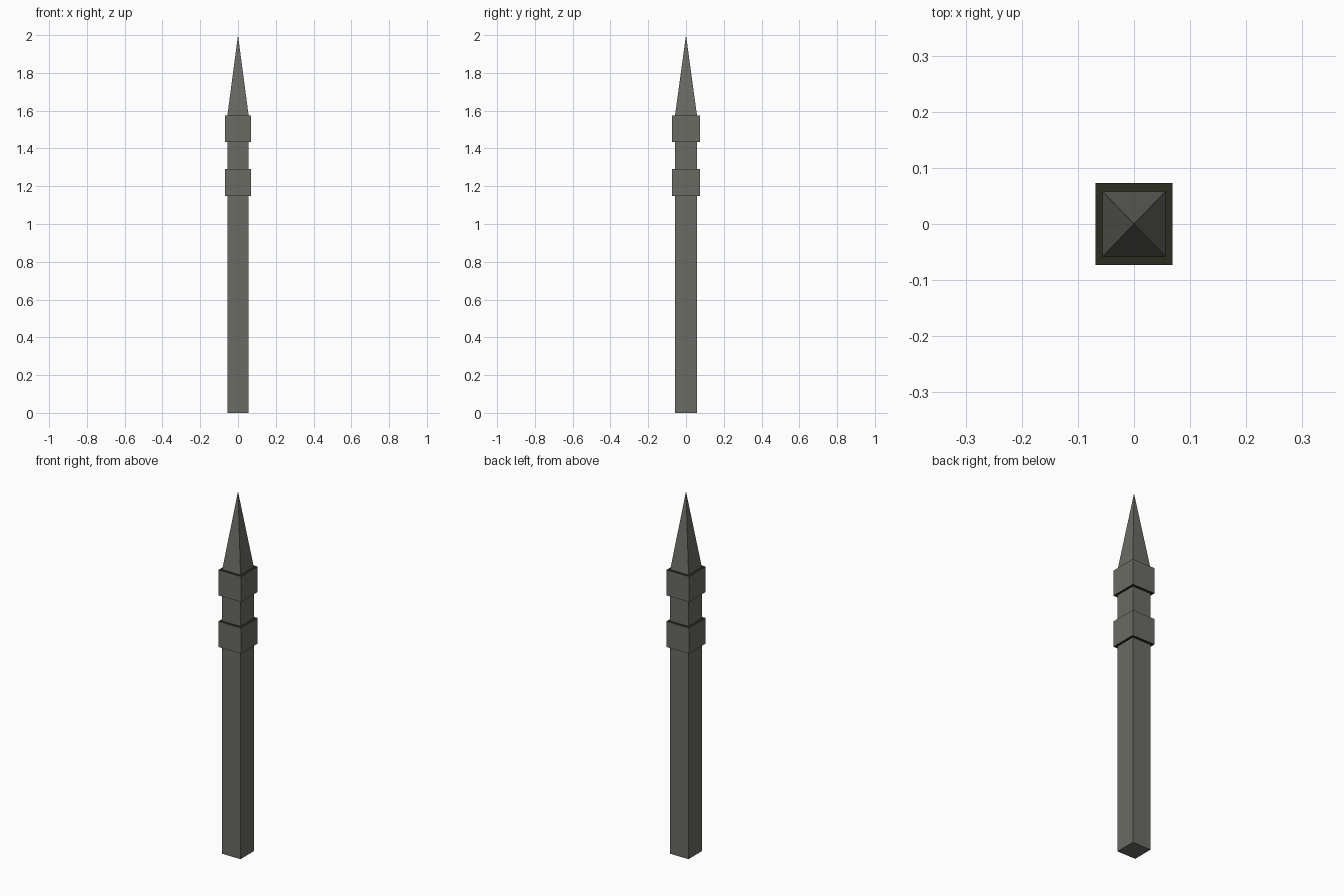
import bpy, bmesh

if "Cube" in bpy.data.objects:
    bpy.data.objects.remove(bpy.data.objects["Cube"])


def material(name, rgb):
    m = bpy.data.materials.new(name)
    m.diffuse_color = (*rgb, 1)
    m.use_nodes = True
    m.node_tree.nodes["Principled BSDF"].inputs["Base Color"].default_value = m.diffuse_color
    return m


stone = material("grey stone", (0.147, 0.147, 0.130))
dark = material("dark olive", (0.025, 0.026, 0.014))


def square_part(name, z0, z1, base, top=None, dark_ends=False):
    """Closed four-sided block, or a pyramid when top is 'point'."""
    hx, hy = base
    bm = bmesh.new()
    ring = [(-hx, -hy), (hx, -hy), (hx, hy), (-hx, hy)]
    face = bm.faces.new([bm.verts.new((x, y, z0)) for x, y in ring])
    ext = bmesh.ops.extrude_face_region(bm, geom=[face], use_keep_orig=True)
    upper = [v for v in ext["geom"] if isinstance(v, bmesh.types.BMVert)]
    for v in upper:
        v.co.z = z1
    if top == "point":
        bmesh.ops.pointmerge(bm, verts=upper, merge_co=(0, 0, z1))
    bmesh.ops.recalc_face_normals(bm, faces=bm.faces)
    for f in bm.faces:
        f.material_index = int(dark_ends and abs(f.normal.z) > 0.9)
    me = bpy.data.meshes.new(name)
    bm.to_mesh(me)
    bm.free()
    me.materials.append(stone)
    me.materials.append(dark)
    ob = bpy.data.objects.new(name, me)
    bpy.context.collection.objects.link(ob)
    return ob


SHAFT = (0.056, 0.058)
COLLAR = (0.069, 0.073)

# Post, spike and two collars with dark ledges
square_part("shaft", 0, 1.576, SHAFT)
square_part("spike", 1.576, 2.0, SHAFT, top="point")
for name, z0, z1 in (("lower_collar", 1.148, 1.29), ("upper_collar", 1.434, 1.575)):
    square_part(name, z0, z1, COLLAR, dark_ends=True)
